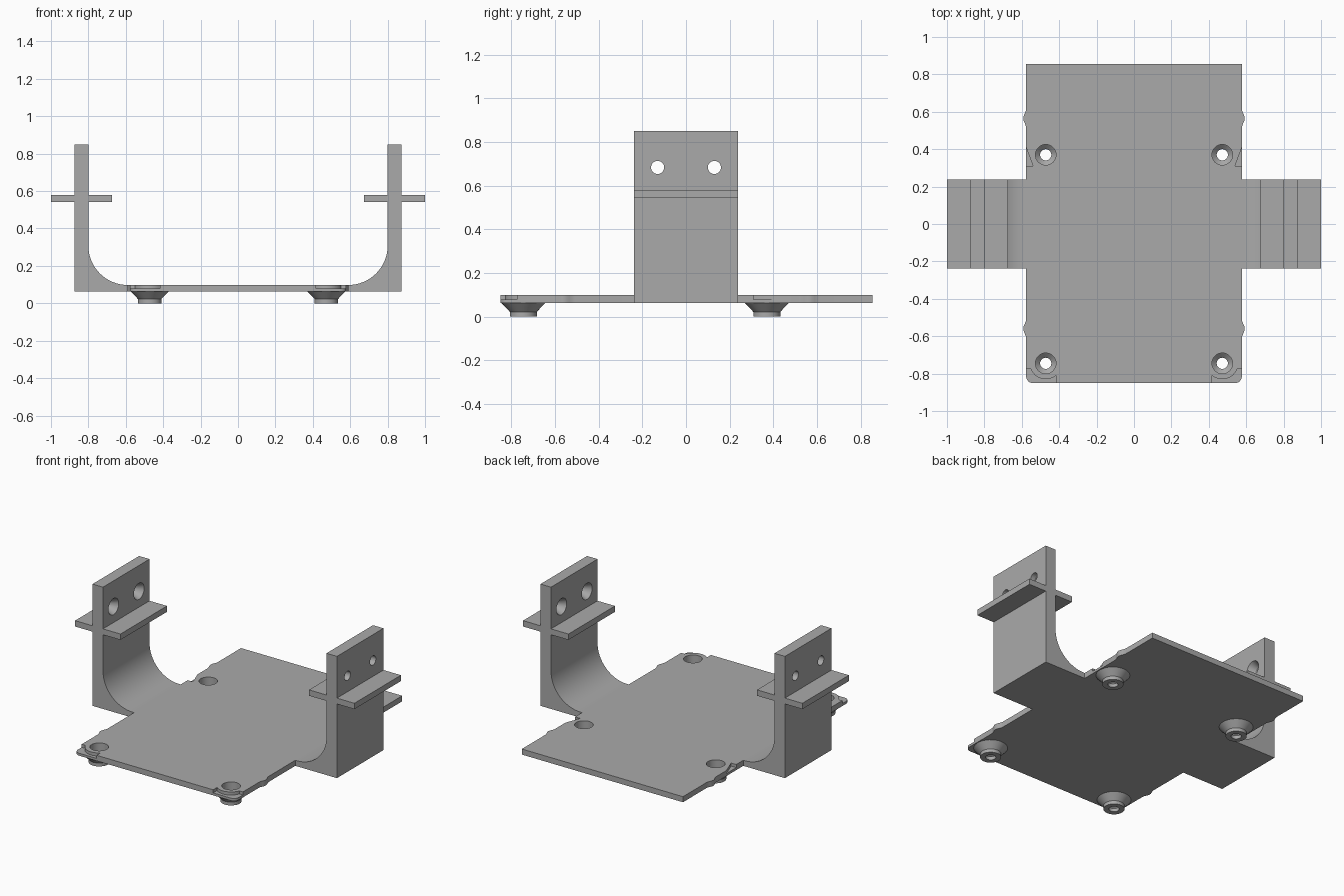
import bpy, bmesh
from math import sin, cos, pi, radians
from mathutils import Matrix, Vector

cube = bpy.data.objects.get("Cube")
if cube:
    bpy.data.objects.remove(cube)

grey = bpy.data.materials.new("plain_grey")
grey.use_nodes = True
COLOUR = (0.40, 0.40, 0.40, 1)
grey.diffuse_color = COLOUR
grey.node_tree.nodes["Principled BSDF"].inputs["Base Color"].default_value = COLOUR

BOTTOM, TOP, HALF_X, ARM_Y = 0.062, 0.098, 0.577, 0.238


def finish(name, bm):
    bmesh.ops.recalc_face_normals(bm, faces=bm.faces)
    mesh = bpy.data.meshes.new(name)
    bm.to_mesh(mesh)
    bm.free()
    mesh.materials.append(grey)
    ob = bpy.data.objects.new(name, mesh)
    bpy.context.collection.objects.link(ob)
    return ob


def extrude(name, points, depth):
    """Closed 3D outline pushed along the depth vector."""
    bm = bmesh.new()
    face = bm.faces.new([bm.verts.new(p) for p in points])
    new = bmesh.ops.extrude_face_region(bm, geom=[face])["geom"]
    verts = [v for v in new if isinstance(v, bmesh.types.BMVert)]
    bmesh.ops.translate(bm, verts=verts, vec=depth)
    return finish(name, bm)


def lathe(name, profile, place, steps=32):
    """Closed (radius, height) loop turned around the local z axis."""
    bm = bmesh.new()
    rings = [[bm.verts.new(place @ Vector((r * cos(2 * pi * i / steps), r * sin(2 * pi * i / steps), z)))
              for r, z in profile] for i in range(steps)]
    n = len(profile)
    for i in range(steps):
        a, b = rings[i], rings[(i + 1) % steps]
        for j in range(n):
            k = (j + 1) % n
            bm.faces.new((a[j], b[j], b[k], a[k]))
    return finish(name, bm)


def cone(name, r1, r2, depth, place):
    bm = bmesh.new()
    bmesh.ops.create_cone(bm, cap_ends=True, segments=32, radius1=r1, radius2=r2, depth=depth, matrix=place)
    return finish(name, bm)


def cut(ob, cutters):
    for c in cutters:
        c.hide_render = True
        mod = ob.modifiers.new("cut", "BOOLEAN")
        mod.operation, mod.solver, mod.object = "DIFFERENCE", "EXACT", c
        bpy.context.view_layer.objects.active = ob
        bpy.ops.object.modifier_apply(modifier=mod.name)
        bpy.data.objects.remove(c)


def smooth(ob):
    bpy.ops.object.select_all(action="DESELECT")
    ob.select_set(True)
    bpy.context.view_layer.objects.active = ob
    bpy.ops.object.shade_smooth_by_angle(angle=radians(25))


def arc(cx, cy, r, start, end, steps):
    angles = [radians(start + (end - start) * i / steps) for i in range(steps + 1)]
    return [(cx + r * cos(a), cy + r * sin(a)) for a in angles]


# Base plate outline: rounded front corners and small side bumps
right = arc(HALF_X - 0.035, -0.815, 0.035, -90, 0, 6)
for cy in (-0.56, 0.565):
    right += [(HALF_X + 0.015 * cos(t * pi / 8) ** 2, cy + 0.0125 * t) for t in range(-4, 5)]
right.append((HALF_X, 0.855))
outline = right + [(-x, y) for x, y in reversed(right)]
plate = extrude("base_plate", [(x, y, BOTTOM) for x, y in outline], (0, 0, TOP - BOTTOM))

# Screw holes and shallow edge recesses
corner = [(0.7, -0.775)] + arc(0.472, -0.745, 0.085, -20, -130, 12) + [(0.415, -0.95), (0.7, -0.95)]
notch = [(0.54, 0.31), (0.6, 0.31), (0.6, 0.473)]
spots = [(s * 0.472, y) for s in (-1, 1) for y in (-0.745, 0.37)]
cutters = [cone("hole_cutter", 0.055, 0.055, 0.2, Matrix.Translation((x, y, TOP))) for x, y in spots]
for s in (-1, 1):
    for shape in (corner, notch):
        cutters.append(extrude("recess_cutter", [(s * x, y, 0.078) for x, y in shape], (0, 0, 0.1)))
cut(plate, cutters)
smooth(plate)

# Hollow tapered screw bosses under the plate
boss = [(0.1, BOTTOM), (0.062, 0.022), (0.062, 0), (0.03, 0), (0.03, 0.022), (0.055, 0.045), (0.055, BOTTOM)]
for i, (x, y) in enumerate(spots):
    smooth(lathe(f"screw_boss_{i + 1}", boss, Matrix.Translation((x, y, 0))))

# Side arms: filleted upright with a crossing shelf and two countersunk holes
fillet = arc(0.59, 0.308, 0.21, 0, -90, 16)
profile = [(HALF_X, BOTTOM), (0.875, BOTTOM), (0.875, 0.542), (1, 0.542), (1, 0.58), (0.875, 0.58),
           (0.875, 0.85), (0.8, 0.85), (0.8, 0.58), (0.675, 0.58), (0.675, 0.542), (0.8, 0.542)]
profile += fillet + [(HALF_X, TOP)]
for side, s in (("left", 1), ("right", -1)):
    arm = extrude(f"{side}_arm", [(s * x, -ARM_Y, z) for x, z in profile], (0, 2 * ARM_Y, 0))
    cutters = []
    for y in (-0.13, 0.13):
        turn = Matrix.Rotation(s * pi / 2, 4, "Y")
        cutters.append(cone("bore_cutter", 0.03, 0.03, 0.3, Matrix.Translation((s * 0.84, y, 0.683)) @ turn))
        cutters.append(cone("sink_cutter", 0.055, 0.03, 0.05, Matrix.Translation((s * 0.82, y, 0.683)) @ turn))
    cut(arm, cutters)
    smooth(arm)
